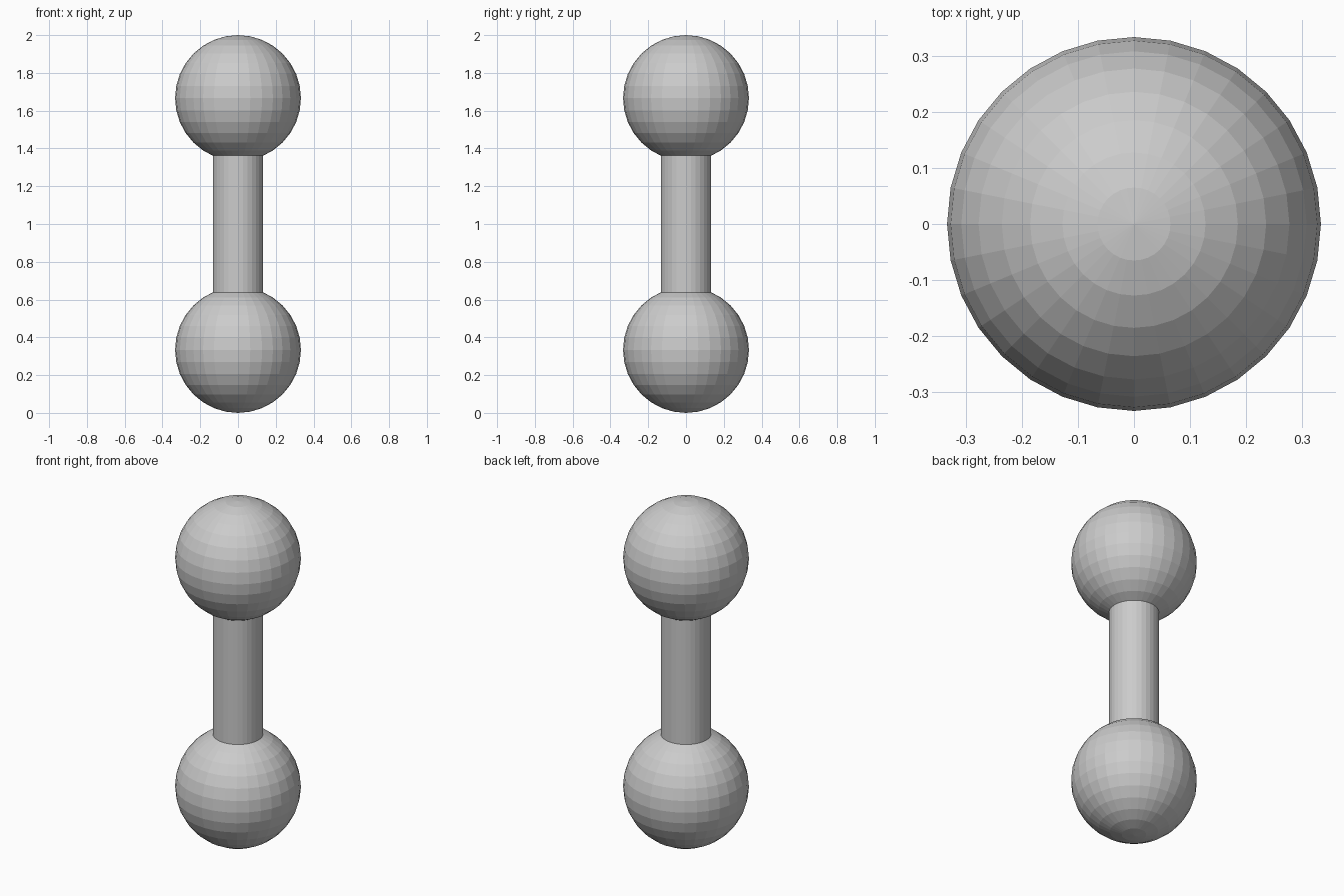
import bpy

cube = bpy.data.objects.get("Cube")
if cube:
    bpy.data.objects.remove(cube, do_unlink=True)

RADIUS = 1 / 3
SIDES = 32

# Single grey material
grey = bpy.data.materials.new("light_grey")
grey.use_nodes = True
colour = (0.6, 0.6, 0.6, 1)
grey.diffuse_color = colour
grey.node_tree.nodes["Principled BSDF"].inputs["Base Color"].default_value = colour


def finish(name):
    part = bpy.context.object
    part.name = name
    part.data.materials.append(grey)


# Faceted end balls
for name, z in (("lower_ball", RADIUS), ("upper_ball", 2 - RADIUS)):
    bpy.ops.mesh.primitive_uv_sphere_add(
        segments=SIDES, ring_count=SIDES // 2, radius=RADIUS, location=(0, 0, z))
    finish(name)

# Connecting bar, ending inside the balls
bpy.ops.mesh.primitive_cylinder_add(
    vertices=SIDES, radius=0.4 * RADIUS, depth=2 - 2 * RADIUS, location=(0, 0, 1))
finish("connecting_bar")
